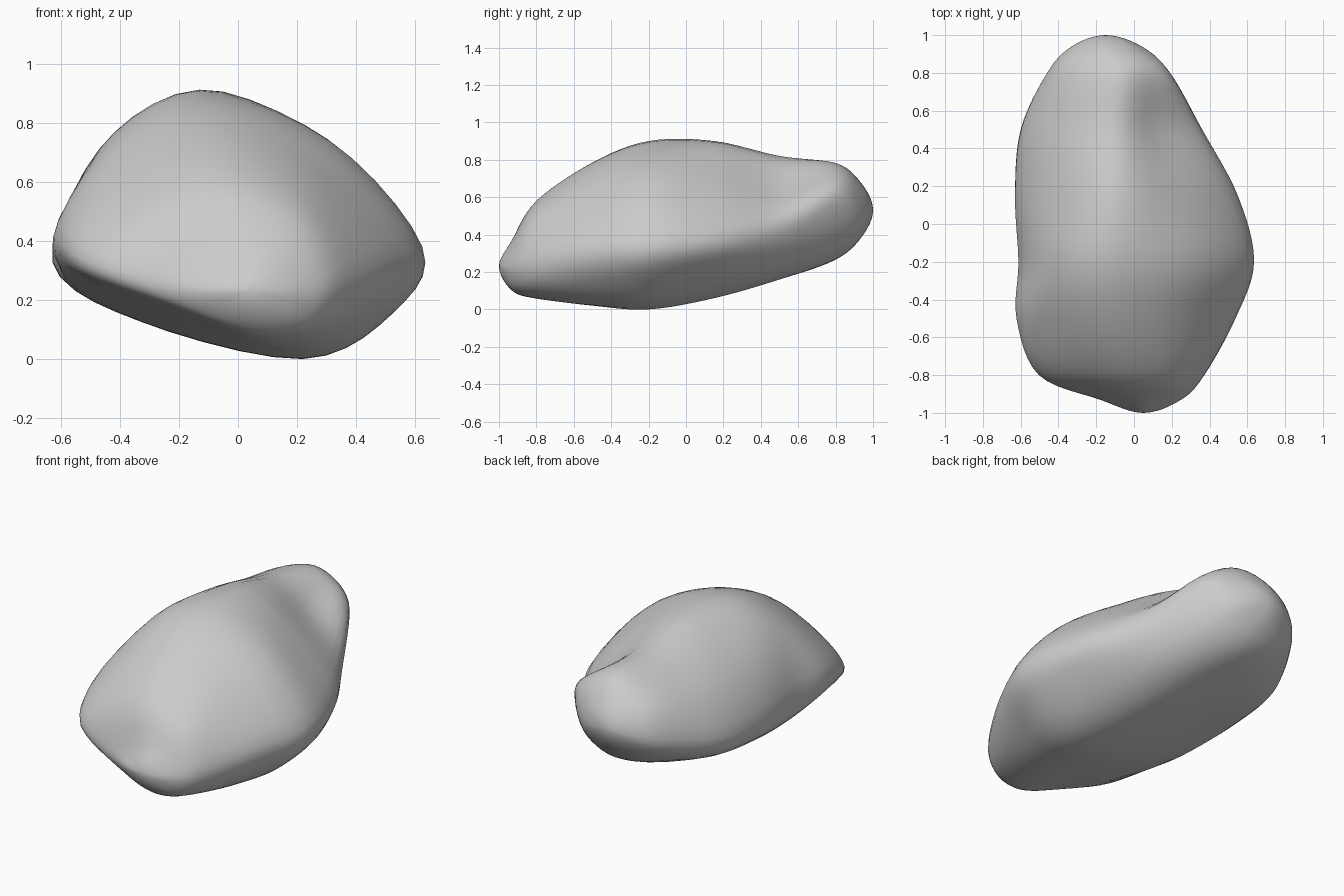
import bpy
import bmesh
from mathutils import Vector

cube = bpy.data.objects.get("Cube")
if cube:
    bpy.data.objects.remove(cube, do_unlink=True)

AROUND = 5   # subdivisions between neighbouring profile points
ALONG = 6    # subdivisions between neighbouring sections

# Cross-sections from front to back: y, then (x, z) going
# left edge, shoulder, crest, shoulder, right edge, belly, keel, belly
SECTIONS = [
    (-.93, (-.18, .23), (-.1, .31), (.03, .37), (.16, .34), (.25, .23), (.2, .13), (.08, .1), (-.06, .14)),
    (-.8, (-.5, .3), (-.38, .45), (-.07, .58), (.22, .5), (.37, .28), (.3, .11), (.08, .06), (-.24, .17)),
    (-.5, (-.62, .36), (-.48, .61), (-.14, .785), (.24, .67), (.53, .35), (.43, .12), (.17, .02), (-.34, .15)),
    (-.2, (-.61, .32), (-.47, .71), (-.14, .9), (.31, .74), (.625, .38), (.53, .16), (.22, 0), (-.33, .125)),
    (.15, (-.63, .33), (-.48, .67), (-.12, .9), (.23, .73), (.535, .42), (.47, .23), (.15, .06), (-.37, .17)),
    (.5, (-.6, .36), (-.45, .65), (-.11, .82), (.14, .66), (.355, .47), (.28, .27), (.05, .16), (-.38, .22)),
    (.8, (-.46, .43), (-.37, .65), (-.11, .78), (.07, .73), (.19, .6), (.13, .38), (-.05, .27), (-.31, .3)),
    (.94, (-.33, .49), (-.28, .6), (-.15, .67), (-.02, .64), (.04, .54), (.01, .45), (-.12, .39), (-.25, .41)),
]
FRONT_TIP = Vector((.05, -1, .23))
BACK_TIP = Vector((-.15, 1, .53))


def spline(a, b, c, d, t):
    """Smooth curve from b to c that passes through both."""
    return b + (c - a) * (t / 2) + (a * 2 - b * 5 + c * 4 - d) * (t * t / 2) \
        + (b * 3 - a - c * 3 + d) * (t ** 3 / 2)


def smooth_ring(points):
    n = len(points)
    return [spline(points[i - 1], points[i], points[(i + 1) % n], points[(i + 2) % n], s / AROUND)
            for i in range(n) for s in range(AROUND)]


def build_stone():
    rings = [smooth_ring([Vector((x, y, z)) for x, z in pts]) for y, *pts in SECTIONS]
    count = len(rings[0])
    half = count // 2

    # Each lengthwise line runs tip to tip and continues over to the opposite side
    columns = []
    for i in range(count):
        j = (i + half) % count
        line = [rings[0][j], FRONT_TIP] + [r[i] for r in rings] + [BACK_TIP, rings[-1][j]]
        columns.append([spline(*line[k:k + 4], s / ALONG)
                        for k in range(len(line) - 3) for s in range(ALONG)][1:])

    bm = bmesh.new()
    grid = [[bm.verts.new(p) for p in col] for col in columns]
    front, back = bm.verts.new(FRONT_TIP), bm.verts.new(BACK_TIP)
    for i in range(count):
        a, b = grid[i - 1], grid[i]
        bm.faces.new((front, a[0], b[0]))
        bm.faces.new((back, b[-1], a[-1]))
        for k in range(len(a) - 1):
            bm.faces.new((a[k], a[k + 1], b[k + 1], b[k]))
    bmesh.ops.recalc_face_normals(bm, faces=bm.faces)
    for f in bm.faces:
        f.smooth = True

    mesh = bpy.data.meshes.new("stone")
    bm.to_mesh(mesh)
    bm.free()
    stone = bpy.data.objects.new("stone", mesh)
    bpy.context.collection.objects.link(stone)
    return stone


def make_material(name, color):
    mat = bpy.data.materials.new(name)
    mat.use_nodes = True
    mat.diffuse_color = color
    mat.node_tree.nodes["Principled BSDF"].inputs["Base Color"].default_value = color
    return mat


stone = build_stone()
stone.data.materials.append(make_material("stone grey", (.6, .6, .6, 1)))
